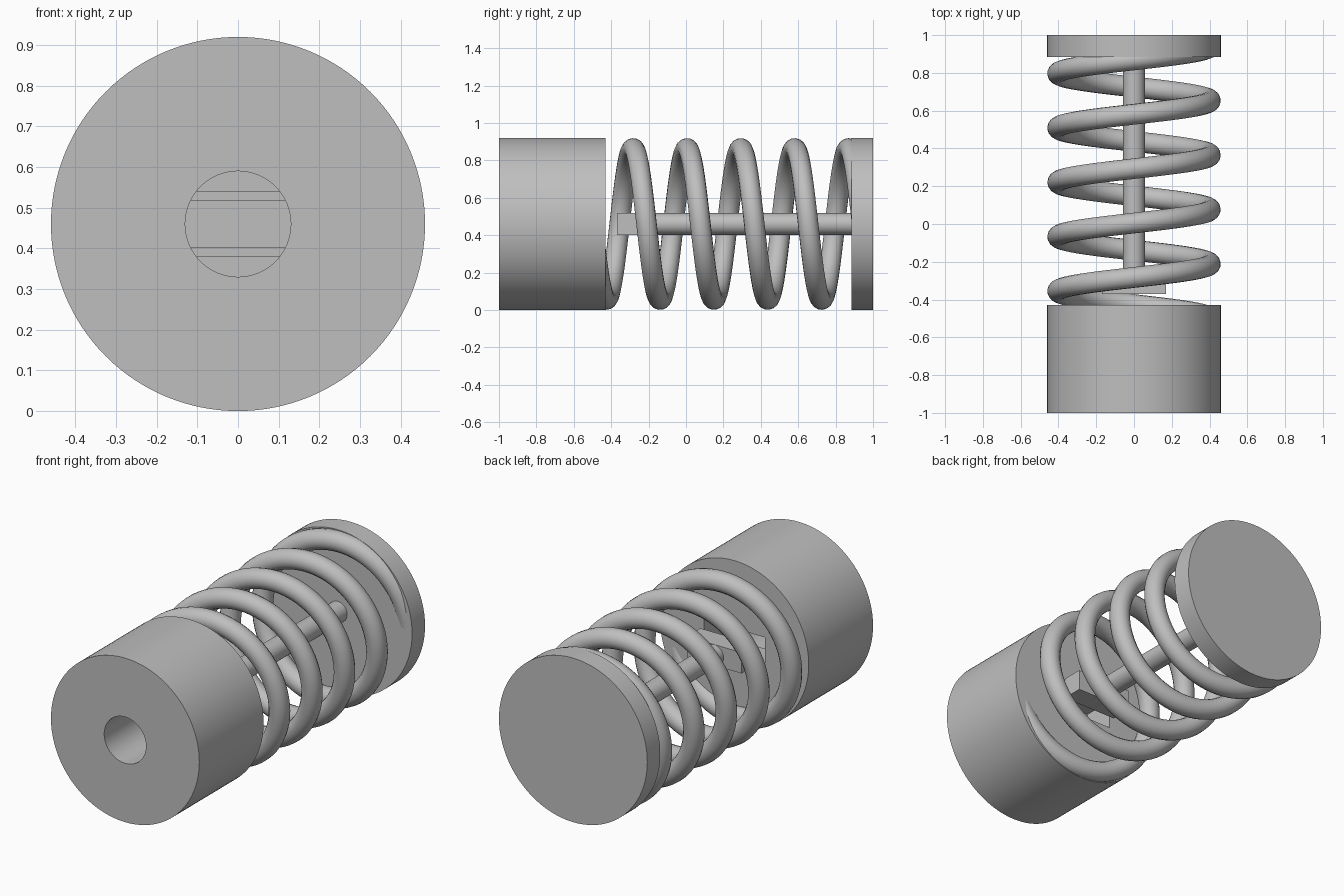
import bpy
from math import pi, sin, cos

cube = bpy.data.objects.get("Cube")
if cube:
    bpy.data.objects.remove(cube, do_unlink=True)

AXIS_Z = 0.46      # height of the shared axis, which runs along y
BODY_R = 0.46

steel = bpy.data.materials.new("grey_steel")
steel.use_nodes = True
GREY = (0.52, 0.52, 0.52, 1)
steel.diffuse_color = GREY
steel.node_tree.nodes["Principled BSDF"].inputs["Base Color"].default_value = GREY


def finish(ob, name):
    ob.name = name
    ob.data.materials.clear()
    ob.data.materials.append(steel)
    return ob


def smooth(ob):
    bpy.ops.object.select_all(action='DESELECT')
    ob.select_set(True)
    bpy.context.view_layer.objects.active = ob
    bpy.ops.object.shade_smooth_by_angle(angle=pi / 6)


def cylinder(name, radius, y0, y1, sides=128):
    bpy.ops.mesh.primitive_cylinder_add(
        vertices=sides, radius=radius, depth=y1 - y0,
        location=(0, (y0 + y1) / 2, AXIS_Z), rotation=(pi / 2, 0, 0))
    ob = finish(bpy.context.object, name)
    smooth(ob)
    return ob


def box(name, half_x, y0, y1, half_z):
    bpy.ops.mesh.primitive_cube_add(size=1, location=(0, (y0 + y1) / 2, AXIS_Z))
    ob = bpy.context.object
    ob.scale = (2 * half_x, y1 - y0, 2 * half_z)
    bpy.ops.object.transform_apply(location=False, rotation=False, scale=True)
    return finish(ob, name)


def cut(target, cutter):
    mod = target.modifiers.new("cut", 'BOOLEAN')
    mod.operation = 'DIFFERENCE'
    mod.solver = 'EXACT'
    mod.object = cutter
    bpy.context.view_layer.objects.active = target
    bpy.ops.object.modifier_apply(modifier=mod.name)
    bpy.data.objects.remove(cutter, do_unlink=True)


# Front housing: round bore from the front, key slot from the back
housing = cylinder("housing", BODY_R, -1, -0.43)
cut(housing, cylinder("bore_cutter", 0.13, -1.1, -0.6, 64))
cut(housing, box("slot_cutter", 0.19, -0.61, -0.35, 0.08))
smooth(housing)

# Back cap with the rod and its cross key
cylinder("end_cap", BODY_R, 0.885, 1)
cylinder("rod", 0.058, -0.3, 0.9, 48)
box("cross_key", 0.17, -0.37, -0.25, 0.0585)

# Coil spring, its ends sunk into the housing and the cap
COIL_R, WIRE_R, PITCH = 0.404, 0.055, 0.288
Y0, Y1, STEPS = -0.5, 0.94, 360
curve = bpy.data.curves.new("spring", 'CURVE')
curve.dimensions = '3D'
curve.bevel_depth = WIRE_R
curve.bevel_resolution = 6
curve.use_fill_caps = True
path = curve.splines.new('POLY')
path.points.add(STEPS)
for i, p in enumerate(path.points):
    y = Y0 + (Y1 - Y0) * i / STEPS
    a = 2 * pi * (y - 0.005) / PITCH
    p.co = (COIL_R * sin(a), y, AXIS_Z + COIL_R * cos(a), 1)
spring = bpy.data.objects.new("spring", curve)
bpy.context.collection.objects.link(spring)
bpy.ops.object.select_all(action='DESELECT')
spring.select_set(True)
bpy.context.view_layer.objects.active = spring
bpy.ops.object.convert(target='MESH')
spring = finish(bpy.context.object, "spring")
smooth(spring)
